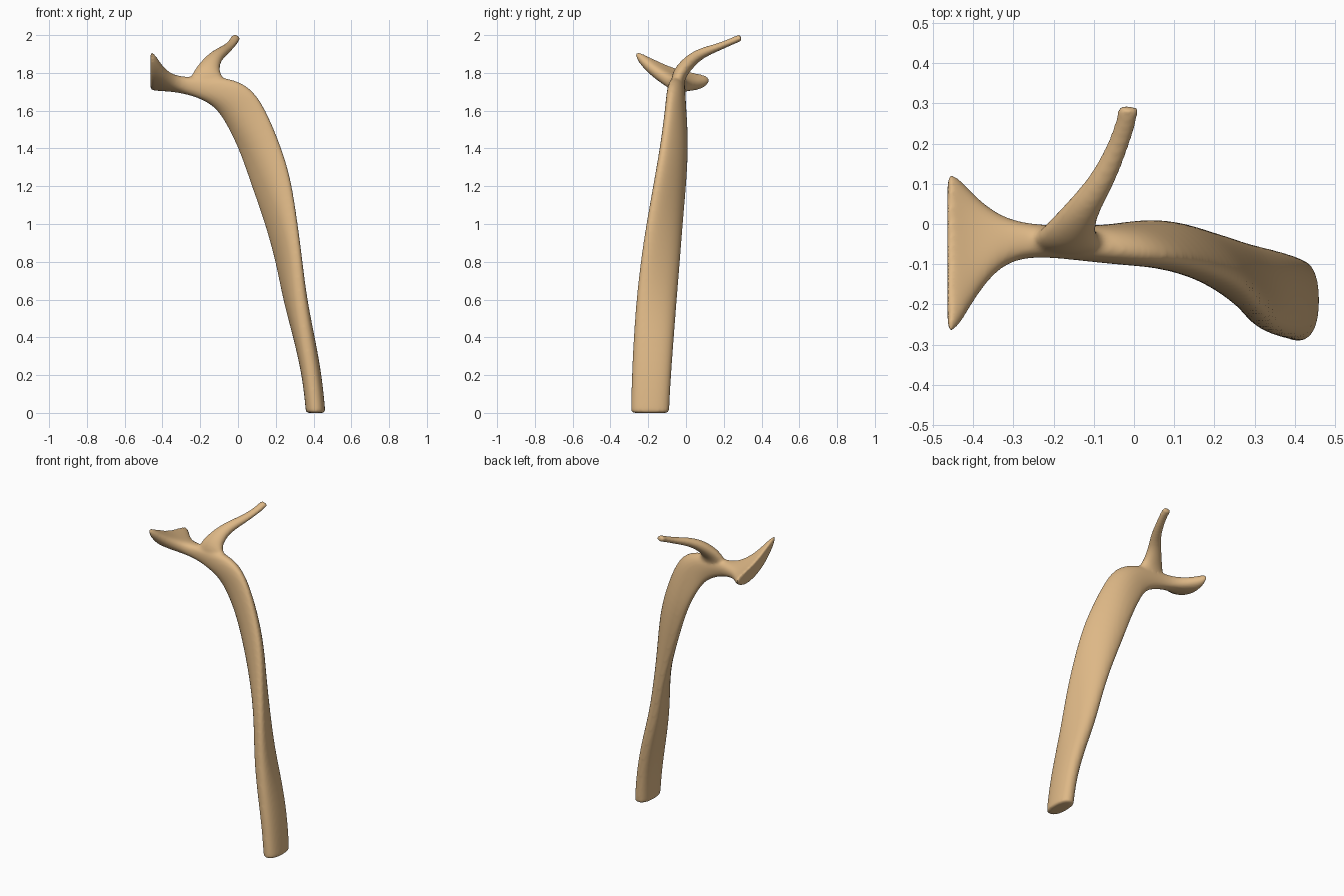
import bpy
import bmesh
from math import cos, sin, pi, sqrt
from mathutils import Vector

cube = bpy.data.objects.get("Cube")
if cube:
    bpy.data.objects.remove(cube)

SIDES = 16
PAD = 1.035


def signed_power(value, power):
    return abs(value) ** power * (1 if value >= 0 else -1)


def ring(center, across, deep, power=0.85, bend=0):
    """Rounded section; bend lifts its two deep ends."""
    points = []
    for i in range(SIDES):
        a = 2 * pi * i / SIDES
        c = signed_power(cos(a), power) * PAD
        s = signed_power(sin(a), power) * PAD
        points.append(center + across * c + deep * s + Vector((0, 0, bend * s * s)))
    return points


def loft(bm, rings):
    """Skin a list of sections and cap both ends."""
    loops = [[bm.verts.new(p) for p in r] for r in rings]
    for a, b in zip(loops, loops[1:]):
        for i in range(SIDES):
            j = (i + 1) % SIDES
            bm.faces.new((a[i], a[j], b[j], b[i]))
    # Inset caps keep the ends flat after subdivision
    for loop in (loops[0], loops[-1]):
        mid = sum((v.co for v in loop), Vector()) / SIDES
        inner = [bm.verts.new(mid + (v.co - mid) * 0.85) for v in loop]
        for i in range(SIDES):
            j = (i + 1) % SIDES
            bm.faces.new((loop[i], loop[j], inner[j], inner[i]))
        bm.faces.new(inner)


bm = bmesh.new()

# Shaft: inner x, z, outer x, z, y range, diagonal flattening
shaft = [
    (.36, 0, .461, 0, -.29, -.09, 0),
    (.358, .03, .46, .03, -.29, -.09, 0),
    (.34, .2, .44, .22, -.285, -.08, 0),
    (.293, .4, .402, .42, -.275, -.065, .15),
    (.24, .6, .36, .62, -.26, -.05, .45),
    (.205, .8, .333, .84, -.235, -.033, .65),
    (.15, 1, .303, 1.06, -.2, -.018, .68),
    (.08, 1.2, .268, 1.27, -.162, 0, .65),
    (.012, 1.4, .203, 1.46, -.13, .012, .6),
    (-.065, 1.55, .12, 1.65, -.108, .003, .5),
    (-.12, 1.62, .04, 1.742, -.102, -.003, .3),
    (-.19, 1.66, -.09, 1.782, -.09, -.005, .1),
]
# Neck and flared head: x, z range, y range, end tilt, end lift
head = [
    (-.262, 1.685, 1.775, -.077, -.003, 0, 0),
    (-.338, 1.70, 1.785, -.105, .02, -.01, .005),
    (-.398, 1.71, 1.80, -.185, .07, -.035, .025),
    (-.438, 1.72, 1.82, -.258, .115, -.066, .05),
    (-.464, 1.725, 1.83, -.272, .126, -.07, .055),
]
rings = []
for x1, z1, x2, z2, y1, y2, skew in shaft:
    center = Vector((x1 + x2, y1 + y2, z1 + z2)) / 2
    across = Vector((x2 - x1, 0, z2 - z1)) / 2
    deep = Vector((0, (y2 - y1) / 2, 0)) - across * skew
    rings.append(ring(center, across * sqrt(1 - skew * skew), deep))
for x, z1, z2, y1, y2, tilt, lift in head:
    center = Vector((x, (y1 + y2) / 2, (z1 + z2) / 2))
    across = Vector((0, 0, (z2 - z1) / 2))
    deep = Vector((0, (y2 - y1) / 2, tilt))
    rings.append(ring(center, across, deep, bend=lift))
loft(bm, rings)

# Curved side process with a spreading root: centre, half width, half thickness
process = [
    (-.16, -.047, 1.70, .12, .028),
    (-.162, -.045, 1.755, .1, .036),
    (-.165, -.032, 1.80, .07, .038),
    (-.145, .008, 1.848, .05, .036),
    (-.118, .052, 1.886, .038, .031),
    (-.084, .1, 1.912, .032, .026),
    (-.045, .18, 1.94, .026, .019),
    (-.02, .25, 1.97, .025, .018),
    (-.015, .28, 1.983, .025, .018),
    (-.014, .291, 1.987, .025, .018),
]
centers = [Vector(p[:3]) for p in process]
rings = []
for i, (c, p) in enumerate(zip(centers, process)):
    ahead = (centers[min(i + 1, len(centers) - 1)] - centers[max(i - 1, 0)]).normalized()
    side = Vector((1, 0, 0))
    side = (side - ahead * side.dot(ahead)).normalized()
    rings.append(ring(c, side * p[3], ahead.cross(side) * p[4], 1))
loft(bm, rings)

bmesh.ops.recalc_face_normals(bm, faces=bm.faces)
mesh = bpy.data.meshes.new("rib_bone")
bm.to_mesh(mesh)
bm.free()
rib = bpy.data.objects.new("rib_bone", mesh)
bpy.context.collection.objects.link(rib)

# Bone colour
tan = (0.73, 0.48, 0.24, 1)
mat = bpy.data.materials.new("bone_tan")
mat.use_nodes = True
mat.diffuse_color = tan
mat.node_tree.nodes["Principled BSDF"].inputs["Base Color"].default_value = tan
mesh.materials.append(mat)

# Blend the parts into one smooth skin
sub = rib.modifiers.new("round", "SUBSURF")
sub.levels = sub.render_levels = 2
fuse = rib.modifiers.new("fuse", "REMESH")
fuse.mode = "VOXEL"
fuse.voxel_size = 0.008
fuse.use_smooth_shade = True
soften = rib.modifiers.new("soften", "SMOOTH")
soften.factor = 0.5
soften.iterations = 8
